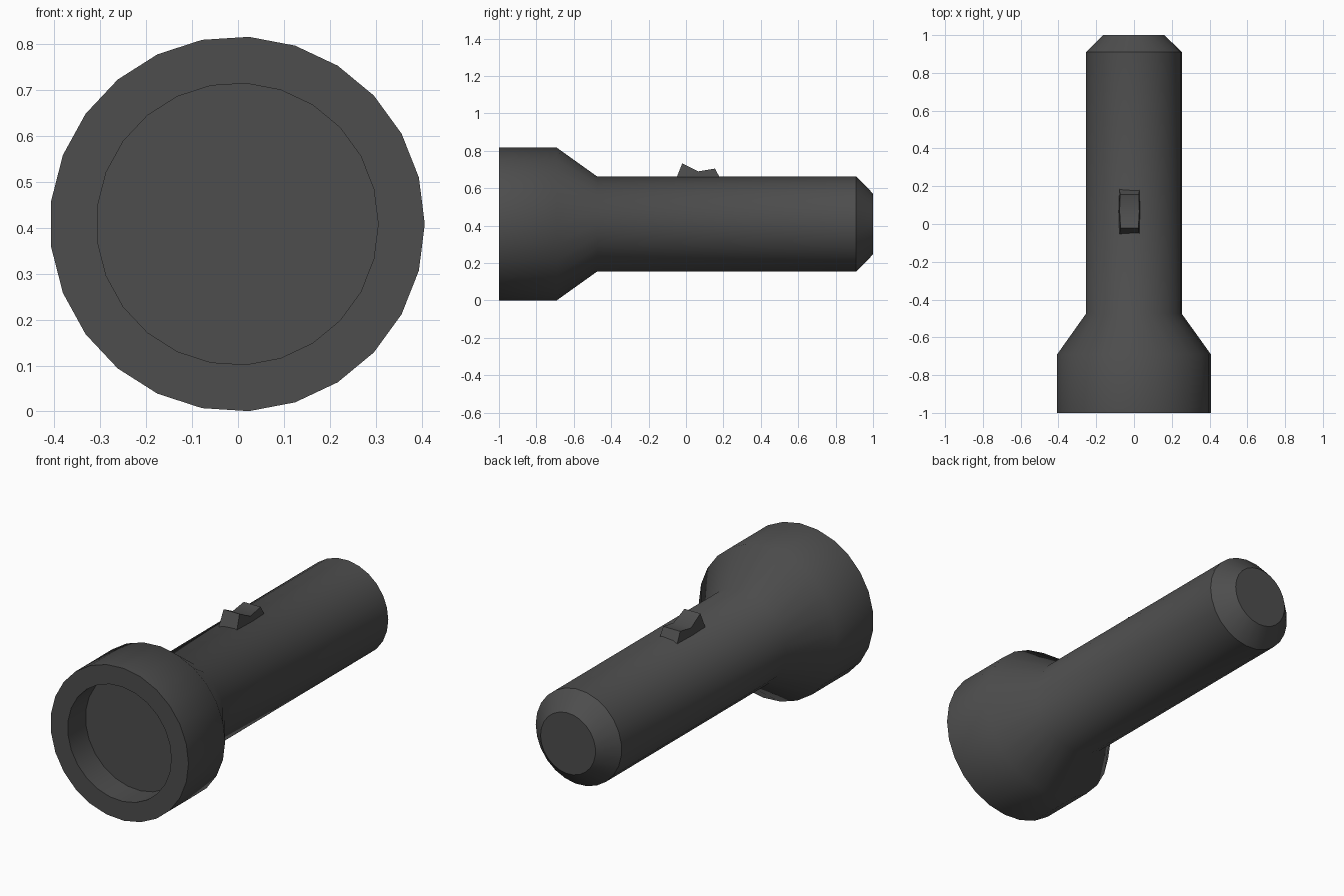
import bpy, bmesh, math

if "Cube" in bpy.data.objects:
    bpy.data.objects.remove(bpy.data.objects["Cube"])

SIDES = 25
CX, CZ = -0.0016, 0.4085   # axis of the torch

dark = bpy.data.materials.new("dark_grey")
dark.diffuse_color = (0.075, 0.075, 0.075, 1)
dark.use_nodes = True
dark.node_tree.nodes["Principled BSDF"].inputs["Base Color"].default_value = dark.diffuse_color


def make_object(name, bm, angle):
    bmesh.ops.recalc_face_normals(bm, faces=bm.faces)
    mesh = bpy.data.meshes.new(name)
    bm.to_mesh(mesh)
    bm.free()
    mesh.materials.append(dark)
    obj = bpy.data.objects.new(name, mesh)
    bpy.context.collection.objects.link(obj)
    bpy.ops.object.select_all(action='DESELECT')
    obj.select_set(True)
    bpy.context.view_layer.objects.active = obj
    bpy.ops.object.shade_smooth_by_angle(angle=math.radians(angle))
    return obj


def lathe(name, profile):
    """Revolve (radius, y) points around the y axis and cap both ends."""
    bm = bmesh.new()
    rings = []
    for r, y in profile:
        rings.append([bm.verts.new((CX + r * math.cos(a), y, CZ + r * math.sin(a)))
                      for a in (math.tau * i / SIDES for i in range(SIDES))])
    for a, b in zip(rings, rings[1:]):
        for i in range(SIDES):
            j = (i + 1) % SIDES
            bm.faces.new((a[i], a[j], b[j], b[i]))
    bm.faces.new(rings[0])
    bm.faces.new(rings[-1])
    return make_object(name, bm, 40)


# Torch body: recessed lens, rim, head, cone, handle, chamfered tail
lathe("torch_body", [(0.307, -0.85), (0.307, -1.0), (0.4085, -1.0), (0.4085, -0.69),
                     (0.2545, -0.475), (0.2545, 0.91), (0.163, 1.0)])

# Rocker switch: side profile (y, z, half width), narrower towards the top
base = [(-0.053, 0.65, 0.053), (0.065, 0.65, 0.057), (0.184, 0.65, 0.053)]
top = [(-0.02, 0.733, 0.047), (0.065, 0.69, 0.052), (0.155, 0.705, 0.05)]
bm = bmesh.new()
grid = {}
for side in (-1, 1):
    for row, pts in (("base", base), ("top", top)):
        grid[row, side] = [bm.verts.new((-0.024 + side * w, y, z)) for y, z, w in pts]
for k in (0, 1):
    for row in ("base", "top"):
        l, r = grid[row, -1], grid[row, 1]
        bm.faces.new((l[k], r[k], r[k + 1], l[k + 1]))
    for side in (-1, 1):
        b, t = grid["base", side], grid["top", side]
        bm.faces.new((b[k], b[k + 1], t[k + 1], t[k]))
for k in (0, 2):
    bm.faces.new((grid["base", -1][k], grid["base", 1][k],
                  grid["top", 1][k], grid["top", -1][k]))
make_object("rocker_switch", bm, 40)
